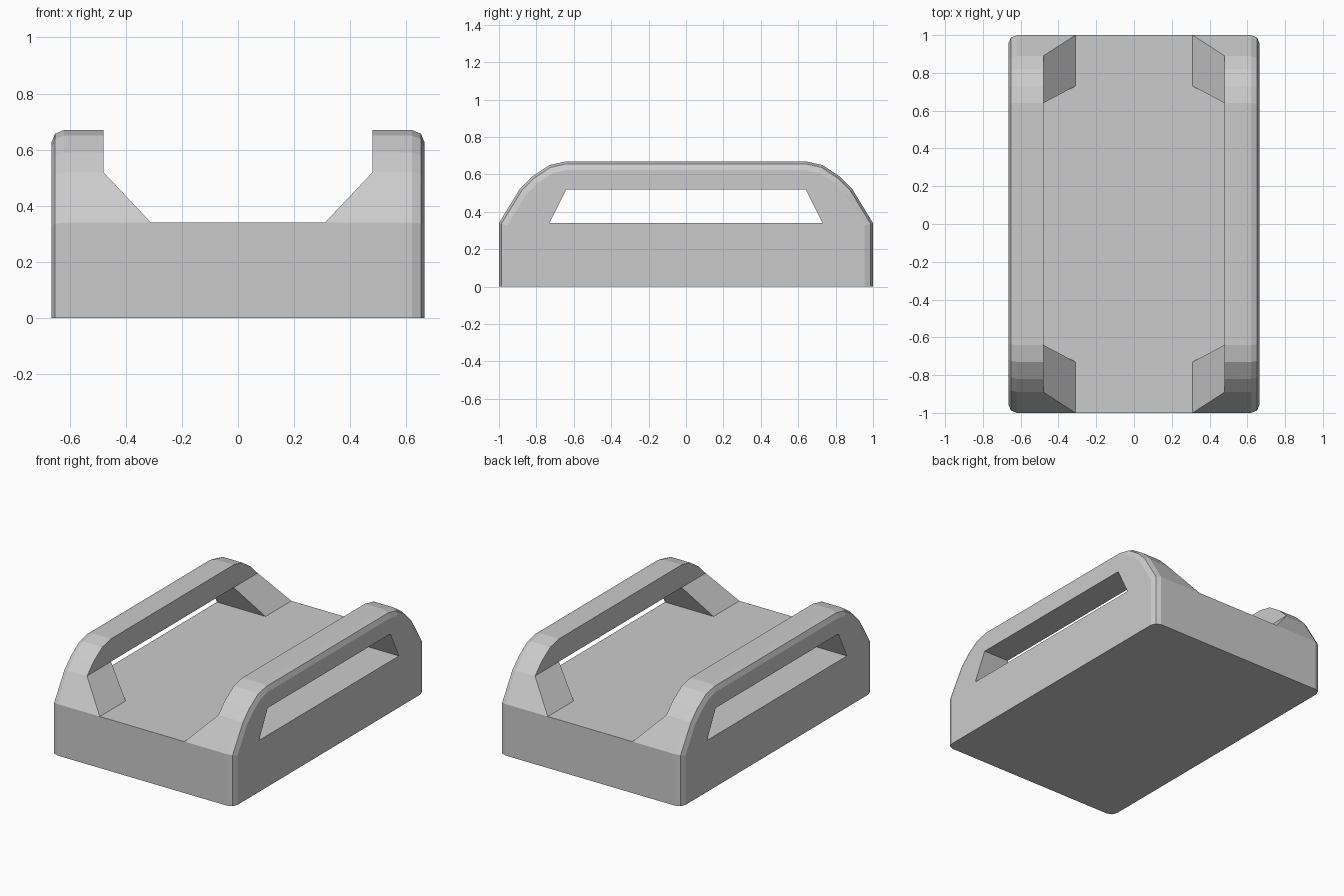
import bpy, bmesh

if "Cube" in bpy.data.objects:
    bpy.data.objects.remove(bpy.data.objects["Cube"])


def prism(name, pts, axis, half):
    """Extrude a 2D outline symmetrically along x (pts are y,z) or y (pts are x,z)."""
    bm = bmesh.new()
    place = (lambda d, p: (d, p[0], p[1])) if axis == 'x' else (lambda d, p: (p[0], d, p[1]))
    a = [bm.verts.new(place(-half, p)) for p in pts]
    b = [bm.verts.new(place(half, p)) for p in pts]
    bm.faces.new(a)
    bm.faces.new(b[::-1])
    n = len(pts)
    for i in range(n):
        j = (i + 1) % n
        bm.faces.new((a[i], b[i], b[j], a[j]))
    bmesh.ops.recalc_face_normals(bm, faces=bm.faces)
    me = bpy.data.meshes.new(name)
    bm.to_mesh(me)
    bm.free()
    ob = bpy.data.objects.new(name, me)
    bpy.context.collection.objects.link(ob)
    return ob


def mirrored(half_pts):
    return half_pts + [(-u, v) for u, v in reversed(half_pts)]


W, FLOOR, RAIL_Z = 0.665, 0.34, 0.52

# Full body: arched side outline across the whole width
body = prism("base_with_side_rails", mirrored(
    [(-1, 0), (-1, FLOOR), (-0.89, RAIL_Z), (-0.82, 0.59), (-0.73, 0.65), (-0.64, 0.67)]), 'x', W)

# Rounded outer edges on both sides, leaving the bottom sharp
bm = bmesh.new()
bm.from_mesh(body.data)
edges = [e for e in bm.edges
         if abs(e.verts[0].co.x - e.verts[1].co.x) < 1e-4
         and max(v.co.z for v in e.verts) > 0.01]
bmesh.ops.bevel(bm, geom=edges, offset=0.045, offset_type='OFFSET',
                segments=2, profile=0.5, affect='EDGES', clamp_overlap=True)
bm.to_mesh(body.data)
bm.free()

# Central channel with flared feet, and the opening under both rails
channel = prism("channel_cutter", mirrored(
    [(-0.31, FLOOR), (-0.48, RAIL_Z), (-0.48, 1.0)]), 'y', 1.3)
window = prism("window_cutter", mirrored(
    [(-0.73, FLOOR), (-0.64, RAIL_Z)]), 'x', 1.0)

bpy.context.view_layer.objects.active = body
for cutter in (channel, window):
    cutter.hide_render = True
    m = body.modifiers.new(cutter.name, 'BOOLEAN')
    m.operation = 'DIFFERENCE'
    m.solver = 'EXACT'
    m.object = cutter
    bpy.ops.object.modifier_apply(modifier=m.name)
    bpy.data.objects.remove(cutter)
